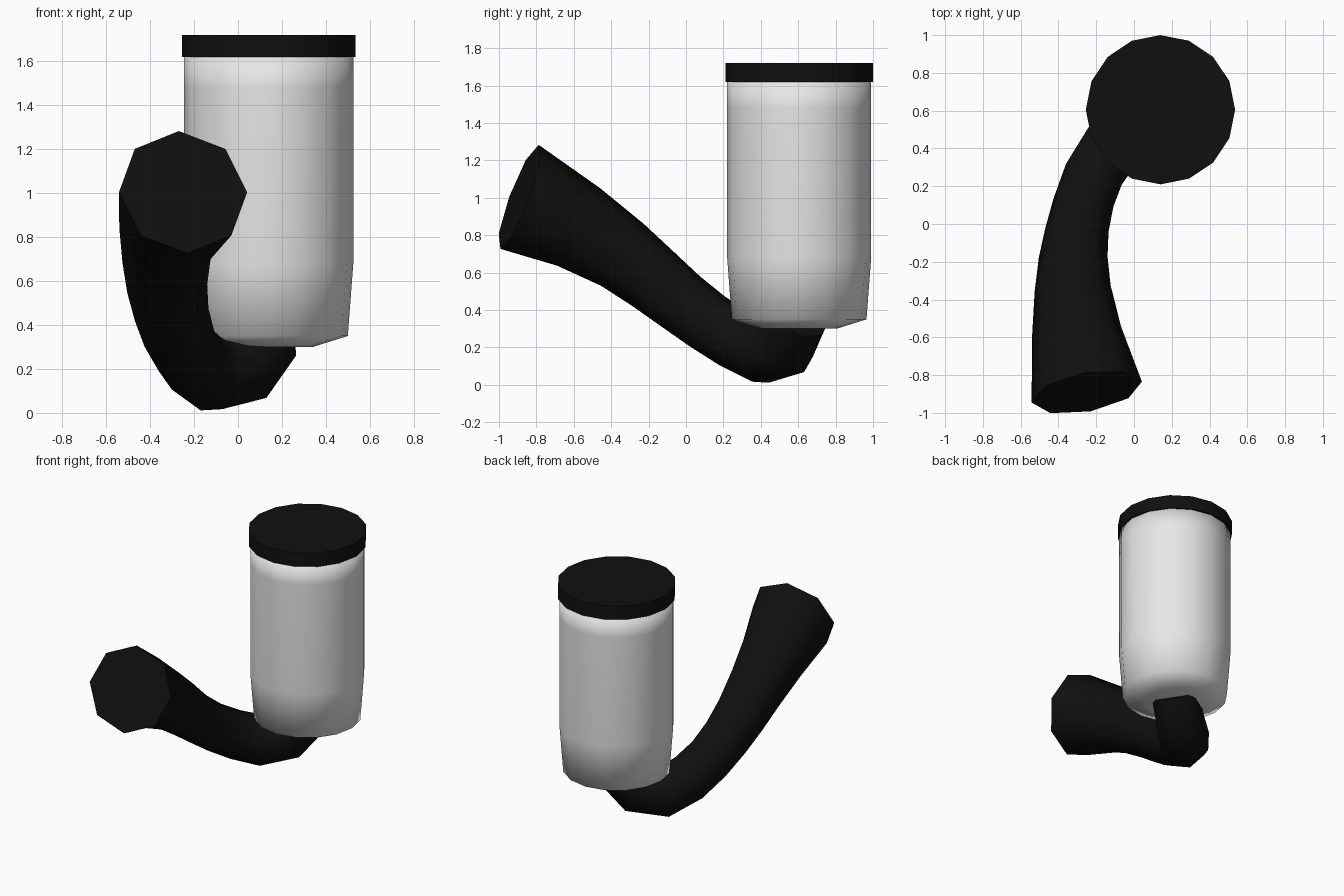
import bpy, bmesh, math
from mathutils import Vector

if "Cube" in bpy.data.objects:
    bpy.data.objects.remove(bpy.data.objects["Cube"])


def material(name, rgb):
    m = bpy.data.materials.new(name)
    m.diffuse_color = (*rgb, 1)
    m.use_nodes = True
    m.node_tree.nodes["Principled BSDF"].inputs["Base Color"].default_value = m.diffuse_color
    return m


BLACK = material("black plastic", (0.005, 0.005, 0.005))
GREY = material("pale grey", (0.8, 0.8, 0.8))


def skin(name, rings, mat, smooth_angle=None):
    """Join equal-sized rings of points with quads and cap both ends."""
    bm = bmesh.new()
    loops = [[bm.verts.new(p) for p in ring] for ring in rings]
    n = len(loops[0])
    for a, b in zip(loops, loops[1:]):
        for i in range(n):
            j = (i + 1) % n
            bm.faces.new((a[i], a[j], b[j], b[i]))
    bm.faces.new(loops[0][::-1])
    bm.faces.new(loops[-1])
    bmesh.ops.recalc_face_normals(bm, faces=bm.faces)
    me = bpy.data.meshes.new(name)
    bm.to_mesh(me)
    bm.free()
    me.materials.append(mat)
    ob = bpy.data.objects.new(name, me)
    bpy.context.collection.objects.link(ob)
    if smooth_angle:
        bpy.ops.object.select_all(action='DESELECT')
        ob.select_set(True)
        bpy.context.view_layer.objects.active = ob
        bpy.ops.object.shade_smooth_by_angle(angle=math.radians(smooth_angle))
    return ob


def circle(centre, u, v, r, n):
    return [centre + r * (u * math.cos(2 * math.pi * i / n) + v * math.sin(2 * math.pi * i / n))
            for i in range(n)]


def lathe(profile, n=16):
    X, Y = Vector((1, 0, 0)), Vector((0, 1, 0))
    return [circle(Vector((0.14, 0.605, z)), X, Y, r, n) for r, z in profile]


# Upright container, softly shaded all over
skin("container", lathe([(0.2, 0.3), (0.36, 0.35), (0.385, 0.68), (0.385, 1.48), (0.385, 1.625)]),
     GREY, 179)

# Flat lid
skin("lid", lathe([(0.395, 1.62), (0.395, 1.72)]), BLACK, 40)

# Curved horn: path centres and radii from the wide end to the container base
path = [(-0.25, -0.89, 1.005, 0.297), (-0.305, -0.575, 0.845, 0.238),
        (-0.325, -0.34, 0.695, 0.202), (-0.322, -0.175, 0.565, 0.183),
        (-0.302, -0.03, 0.447, 0.17), (-0.267, 0.115, 0.338, 0.164),
        (-0.21, 0.27, 0.242, 0.166), (-0.115, 0.415, 0.172, 0.172),
        (0.025, 0.53, 0.205, 0.172), (0.14, 0.605, 0.36, 0.16)]
pts = [Vector(p[:3]) for p in path]
tangent = Vector((-0.19, 1, -0.38)).normalized()
u = tangent.cross(Vector((0, 0, 1))).normalized()
rings = []
for k, p in enumerate(pts):
    if k:
        new = (pts[min(k + 1, len(pts) - 1)] - pts[k - 1]).normalized()
        u = tangent.rotation_difference(new) @ u
        tangent = new
    rings.append(circle(p, u, u.cross(tangent), path[k][3], 8))
skin("horn", rings, BLACK, 50)
